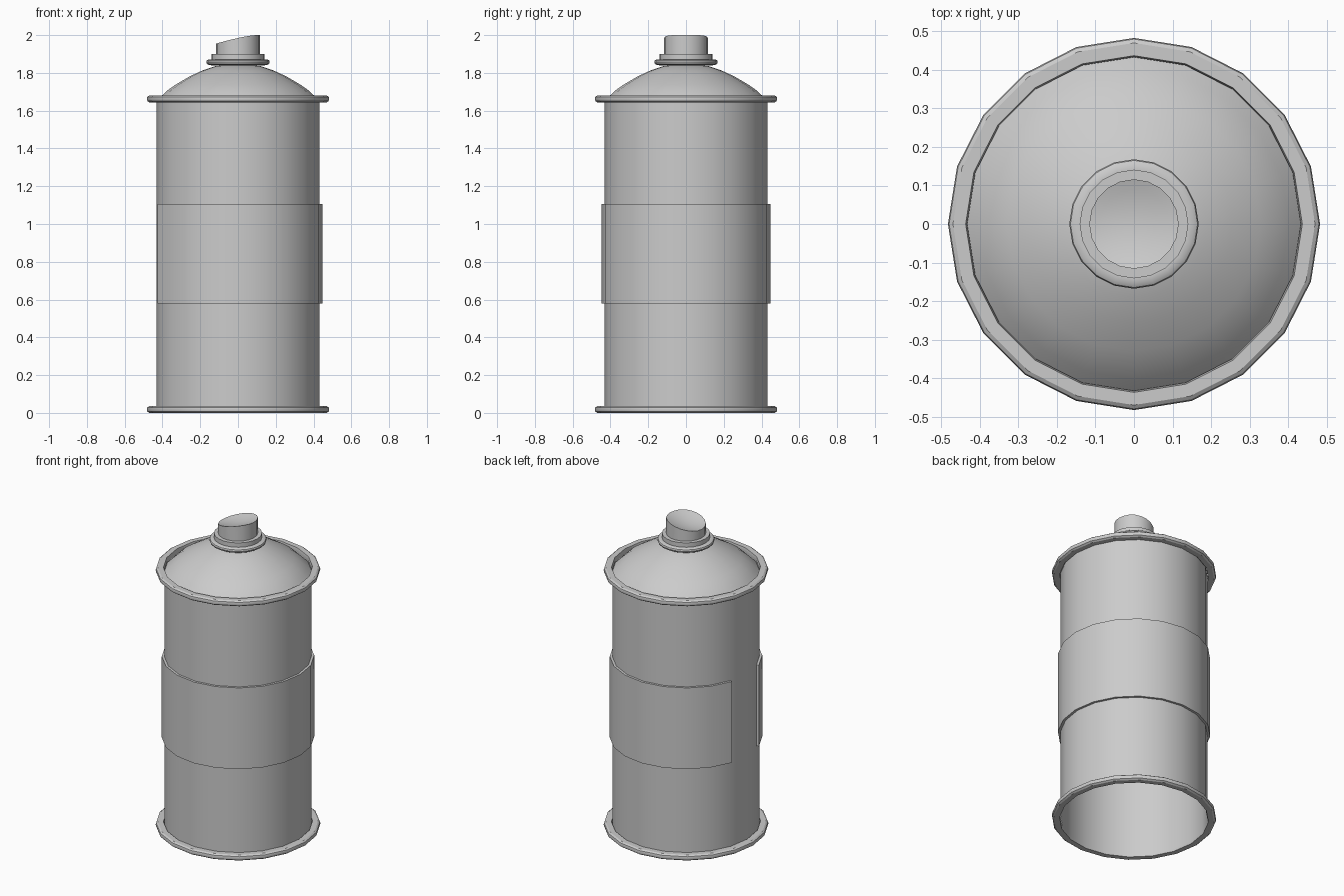
import bpy, math

if "Cube" in bpy.data.objects:
    bpy.data.objects.remove(bpy.data.objects["Cube"])

SIDES = 20


def make_object(name, verts, faces, angle=35):
    mesh = bpy.data.meshes.new(name)
    mesh.from_pydata(verts, [], faces)
    mesh.update()
    obj = bpy.data.objects.new(name, mesh)
    bpy.context.collection.objects.link(obj)
    bpy.ops.object.select_all(action='DESELECT')
    obj.select_set(True)
    bpy.context.view_layer.objects.active = obj
    bpy.ops.object.shade_smooth_by_angle(angle=math.radians(angle))
    return obj


def lathe(name, profile, closed=False, first=0, steps=SIDES):
    """Spin an (r, z) profile, listed bottom-outside to top, about z."""
    n = len(profile)
    full = steps == SIDES
    rings = steps if full else steps + 1
    verts = []
    for i in range(rings):
        a = 2 * math.pi * (first + i) / SIDES
        verts += [(r * math.cos(a), r * math.sin(a), z) for r, z in profile]
    faces = []
    for i in range(steps):
        j = (i + 1) % rings
        for k in range(n if closed else n - 1):
            m = (k + 1) % n
            faces.append((i * n + k, j * n + k, j * n + m, i * n + m))
    if closed and not full:
        faces.append(tuple(range(n)))
        faces.append(tuple((rings - 1) * n + k for k in reversed(range(n))))
    return make_object(name, verts, faces)


# Can wall, open underneath
lathe("can_body", [(0.432, 0.015), (0.432, 1.66)])

# Rolled rims at bottom and top
for name, z in (("bottom_rim", 0.0), ("top_rim", 1.644)):
    lathe(name, [(0.437, z), (0.470, z), (0.480, z + 0.007), (0.483, z + 0.018),
                 (0.480, z + 0.029), (0.470, z + 0.036), (0.437, z + 0.036),
                 (0.433, z + 0.018)], closed=True)

# Label wrapped around the can, with a two-side gap on the left
lathe("label_band", [(0.430, 0.58), (0.447, 0.58), (0.447, 1.105), (0.430, 1.105)],
      closed=True, first=11, steps=18)

# Domed shoulder
lathe("dome", [(0.434, 1.648), (0.403, 1.680), (0.37, 1.71), (0.33, 1.738),
               (0.255, 1.782), (0.19, 1.812), (0.123, 1.835), (0.06, 1.843)])

# Stepped valve collar
lathe("valve_collar", [(0.125, 1.838), (0.155, 1.842), (0.165, 1.848), (0.168, 1.857),
                       (0.165, 1.866), (0.155, 1.872), (0.141, 1.872),
                       (0.141, 1.900), (0.10, 1.900)])


# Spray button with a sloping, scooped finger rest
def rest_height(x, y):
    slope = 2.0 - 0.045 * (max(0.0, 0.09 - x) / 0.206) ** 1.3
    return slope - 0.022 * (1 - (x * x + y * y) / 0.116 ** 2)


radii = [0.116, 0.09, 0.06, 0.03]
verts, faces = [], []
for level in range(len(radii) + 1):
    r = 0.116 if level == 0 else radii[level - 1]
    for i in range(SIDES):
        a = 2 * math.pi * i / SIDES
        x, y = r * math.cos(a), r * math.sin(a)
        verts.append((x, y, 1.895 if level == 0 else rest_height(x, y)))
verts.append((0, 0, rest_height(0, 0)))
for level in range(len(radii)):
    for i in range(SIDES):
        j = (i + 1) % SIDES
        a, b = level * SIDES, (level + 1) * SIDES
        faces.append((a + i, a + j, b + j, b + i))
last = len(radii) * SIDES
for i in range(SIDES):
    faces.append((last + i, last + (i + 1) % SIDES, len(verts) - 1))
make_object("spray_button", verts, faces, 40)
